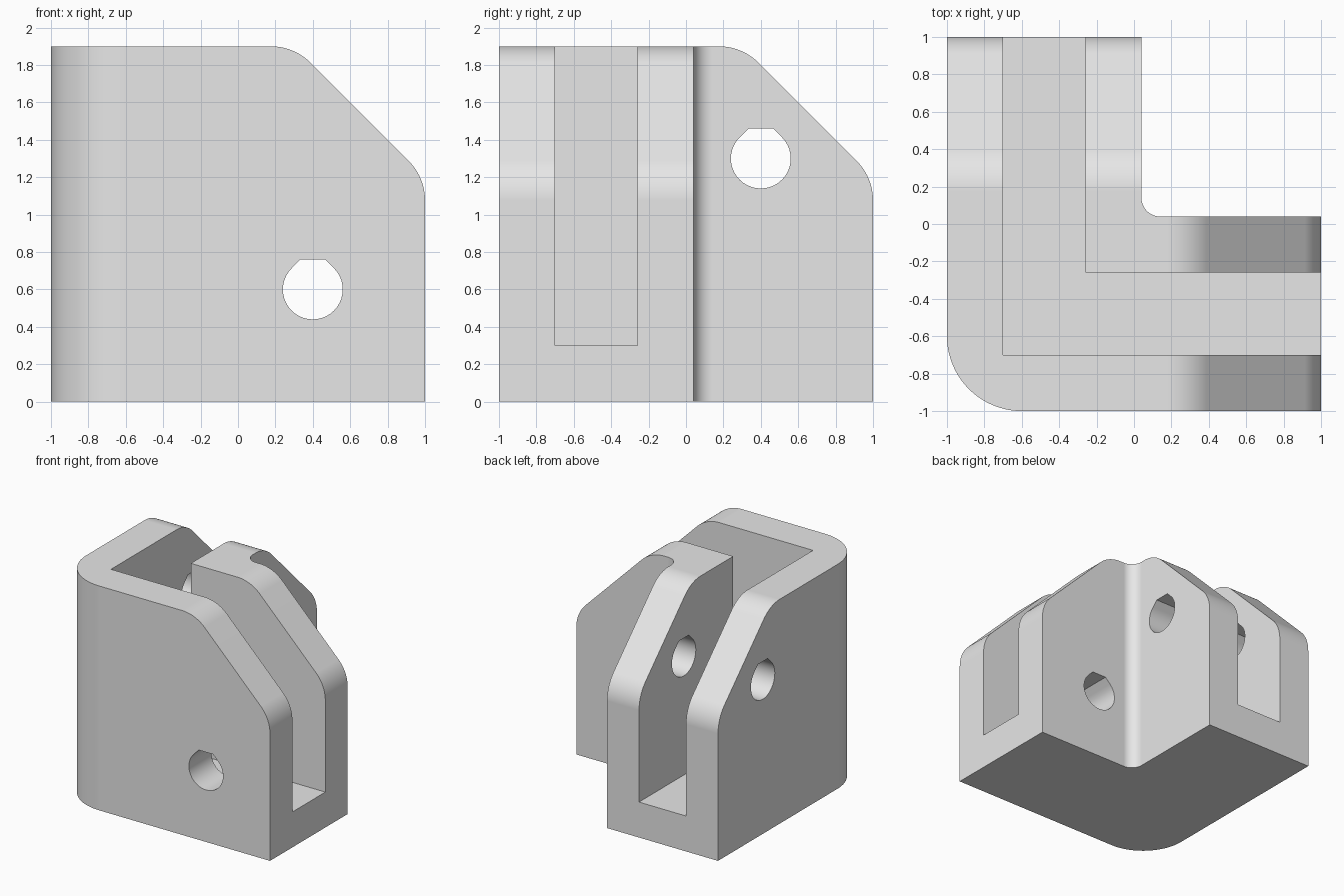
import bpy
import bmesh
from math import cos, sin, radians, tan
from mathutils import Vector

if "Cube" in bpy.data.objects:
    bpy.data.objects.remove(bpy.data.objects["Cube"])

grey = bpy.data.materials.new("plain grey")
grey.use_nodes = True
grey.diffuse_color = (0.8, 0.8, 0.8, 1)
grey.node_tree.nodes["Principled BSDF"].inputs["Base Color"].default_value = (0.8, 0.8, 0.8, 1)


def rounded(corners, steps=12):
    """Outline from (u, v, fillet radius) corners."""
    out = []
    for i, (u, v, r) in enumerate(corners):
        p = Vector((u, v))
        if r == 0:
            out.append(p)
            continue
        a = (Vector(corners[i - 1][:2]) - p).normalized()
        b = (Vector(corners[(i + 1) % len(corners)][:2]) - p).normalized()
        half = a.angle(b) / 2
        centre = p + (a + b).normalized() * r / sin(half)
        start, end = p + a * r / tan(half), p + b * r / tan(half)
        sweep = (start - centre).angle_signed(end - centre)
        for k in range(steps + 1):
            t = -sweep * k / steps
            d = start - centre
            out.append(centre + Vector((d.x * cos(t) - d.y * sin(t),
                                        d.x * sin(t) + d.y * cos(t))))
    return out


def prism(name, outline, axis, low, high):
    """Extrude an outline along an axis; the outline spans the other two."""
    place = {"x": lambda u, v, w: (w, u, v),
             "y": lambda u, v, w: (u, w, v),
             "z": lambda u, v, w: (u, v, w)}[axis]
    bm = bmesh.new()
    face = bm.faces.new([bm.verts.new(place(u, v, low)) for u, v in outline])
    ext = bmesh.ops.extrude_face_region(bm, geom=[face])
    verts = [g for g in ext["geom"] if isinstance(g, bmesh.types.BMVert)]
    bmesh.ops.translate(bm, verts=verts, vec=place(0, 0, high - low))
    bmesh.ops.recalc_face_normals(bm, faces=bm.faces)
    mesh = bpy.data.meshes.new(name)
    bm.to_mesh(mesh)
    bm.free()
    mesh.materials.append(grey)
    obj = bpy.data.objects.new(name, mesh)
    bpy.context.collection.objects.link(obj)
    return obj


# L-shaped block with a rounded outer corner and a small inner fillet
body = prism("corner_bracket", rounded([
    (-1, -1, 0.4), (1, -1, 0), (1, 0.04, 0),
    (0.04, 0.04, 0.1), (0.04, 1, 0), (-1, 1, 0)], 20), "z", 0, 1.9)

# L-shaped channel, open at the top and both arm ends
cutters = [prism("channel_cutter", [
    (-0.7, -0.7), (1.2, -0.7), (1.2, -0.26),
    (-0.26, -0.26), (-0.26, 1.2), (-0.7, 1.2)], "z", 0.3, 2.2)]

# Rounded slope at the end of each arm
slope = rounded([(0, 1.9, 0), (0.3, 1.9, 0.3), (1, 1.2, 0.3), (1, 0.8, 0)])[1:-1]
slope += [Vector((1.3, slope[-1].y)), Vector((1.3, 2.2)), Vector((slope[0].x, 2.2))]


# Pin hole: round below, 45 degree shoulders and a flat top
def hole(u, v, r=0.16):
    pts = [(u + r * cos(radians(a)), v + r * sin(radians(a)))
           for a in range(135, 406, 9)]
    w = r * tan(radians(22.5))
    return pts + [(u + w, v + r), (u - w, v + r)]


for axis, height in (("y", 0.6), ("x", 1.3)):
    cutters.append(prism("slope_cutter_" + axis, slope, axis, -1.3, 1.3))
    cutters.append(prism("hole_cutter_" + axis, hole(0.4, height), axis, -1.3, 0.2))

for cutter in cutters:
    cutter.hide_render = True
    mod = body.modifiers.new(cutter.name, "BOOLEAN")
    mod.operation = "DIFFERENCE"
    mod.solver = "EXACT"
    mod.object = cutter

# Bake the cuts, drop the cutters, then shade
bpy.context.view_layer.update()
final = bpy.data.meshes.new_from_object(
    body.evaluated_get(bpy.context.evaluated_depsgraph_get()))
body.modifiers.clear()
body.data = final
for cutter in cutters:
    bpy.data.objects.remove(cutter)
bpy.ops.object.select_all(action="DESELECT")
body.select_set(True)
bpy.context.view_layer.objects.active = body
bpy.ops.object.shade_smooth_by_angle(angle=radians(30))
weighted = body.modifiers.new("even_normals", "WEIGHTED_NORMAL")
weighted.keep_sharp = True
